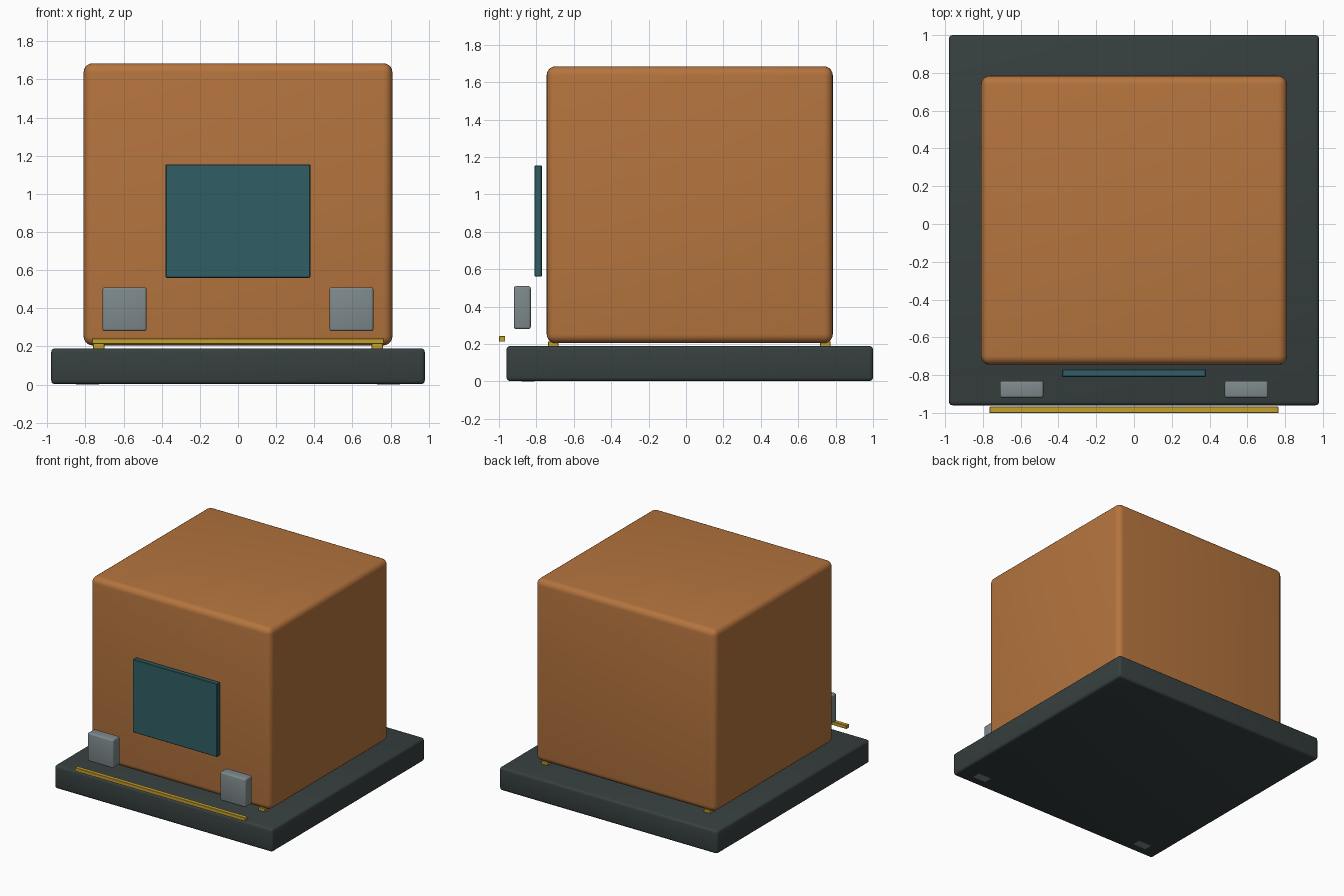
import bpy
import bmesh
from math import radians

old = bpy.data.objects.get("Cube")
if old:
    bpy.data.objects.remove(old, do_unlink=True)


def material(name, rgb):
    mat = bpy.data.materials.new(name)
    mat.use_nodes = True
    mat.diffuse_color = (*rgb, 1)
    bsdf = mat.node_tree.nodes["Principled BSDF"]
    bsdf.inputs["Base Color"].default_value = (*rgb, 1)
    bsdf.inputs["Roughness"].default_value = 0.6
    return mat


copper = material("copper_orange", (0.46, 0.175, 0.048))
charcoal = material("charcoal", (0.038, 0.05, 0.05))
teal = material("dark_teal", (0.03, 0.112, 0.13))
grey = material("steel_grey", (0.209, 0.25, 0.262))
gold = material("gold", (0.56, 0.35, 0.028))


def box(name, x, y, z, mat, bevel=0, segments=3):
    """Box spanning the (min, max) pairs x, y, z, with rounded edges."""
    bm = bmesh.new()
    bmesh.ops.create_cube(bm, size=1)
    for v in bm.verts:
        v.co = [lo + (c + 0.5) * (hi - lo) for c, (lo, hi) in zip(v.co, (x, y, z))]
    if bevel:
        bmesh.ops.bevel(bm, geom=bm.edges[:], offset=bevel, segments=segments,
                        profile=0.5, affect='EDGES')
    mesh = bpy.data.meshes.new(name)
    bm.to_mesh(mesh)
    bm.free()
    mesh.materials.append(mat)
    obj = bpy.data.objects.new(name, mesh)
    bpy.context.collection.objects.link(obj)
    bpy.ops.object.select_all(action='DESELECT')
    obj.select_set(True)
    bpy.context.view_layer.objects.active = obj
    bpy.ops.object.shade_smooth_by_angle(angle=radians(35))
    return obj


# Plinth and main body
box("base_plinth", (-0.98, 0.98), (-0.96, 1.0), (0.002, 0.19), charcoal, 0.02)
box("body", (-0.81, 0.81), (-0.745, 0.785), (0.205, 1.685), copper, 0.048, 5)

# Front panel and trim bar
box("front_panel", (-0.38, 0.38), (-0.81, -0.77), (0.56, 1.155), teal, 0.004, 1)
box("trim_bar", (-0.765, 0.765), (-1.0, -0.967), (0.213, 0.242), gold, 0.002, 1)

# Paired parts
for side, s in (("left", 1), ("right", -1)):
    def span(a, b):
        return tuple(sorted((s * a, s * b)))

    box(f"{side}_front_block", span(0.48, 0.71), (-0.92, -0.83), (0.28, 0.51), grey, 0.012)
    box(f"{side}_underside_pad", span(0.73, 0.85), (-0.88, -0.81), (0, 0.008), grey)
    for end, y in (("front", -0.71), ("back", 0.745)):
        box(f"{side}_{end}_spacer", span(0.7, 0.76), (y - 0.028, y + 0.028),
            (0.18, 0.215), gold, 0.003, 1)
